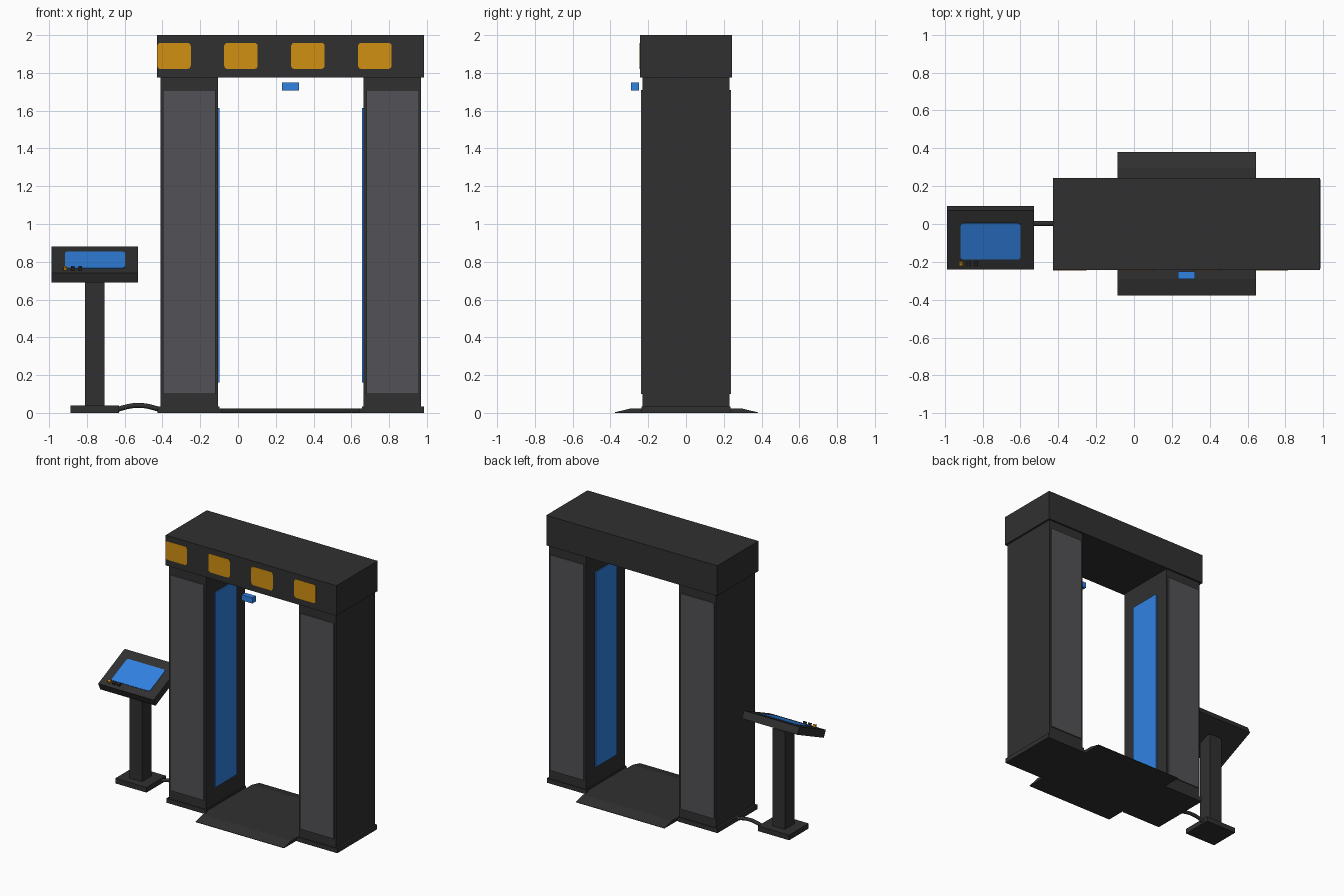
import bpy, bmesh, math
from mathutils import Matrix, Vector

if "Cube" in bpy.data.objects:
    bpy.data.objects.remove(bpy.data.objects["Cube"])


def material(name, rgb):
    m = bpy.data.materials.new(name)
    m.diffuse_color = (*rgb, 1)
    m.use_nodes = True
    m.node_tree.nodes["Principled BSDF"].inputs["Base Color"].default_value = m.diffuse_color
    return m


CHARCOAL = material("charcoal", (0.030, 0.030, 0.030))
GREY = material("panel_grey", (0.085, 0.083, 0.093))
BLUE = material("light_blue", (0.030, 0.225, 0.76))
ORANGE = material("amber", (0.63, 0.28, 0.006))


def finish(name, bm, mat):
    bmesh.ops.recalc_face_normals(bm, faces=bm.faces)
    me = bpy.data.meshes.new(name)
    bm.to_mesh(me)
    bm.free()
    me.materials.append(mat)
    ob = bpy.data.objects.new(name, me)
    bpy.context.collection.objects.link(ob)
    return ob


def box(name, x, y, z, mat, place=Matrix()):
    """Box from (min, max) ranges on each axis."""
    bm = bmesh.new()
    size = [b - a for a, b in (x, y, z)]
    mid = Vector([(a + b) / 2 for a, b in (x, y, z)])
    bmesh.ops.create_cube(bm, size=1, matrix=place @ Matrix.Translation(mid) @ Matrix.Diagonal((*size, 1)))
    return finish(name, bm, mat)


def prism(name, points, depth, place, mat):
    """Outline in local XY, extruded along local +Z."""
    bm = bmesh.new()
    face = bm.faces.new([bm.verts.new((a, b, 0)) for a, b in points])
    ext = bmesh.ops.extrude_face_region(bm, geom=[face])
    moved = [v for v in ext["geom"] if isinstance(v, bmesh.types.BMVert)]
    bmesh.ops.translate(bm, verts=moved, vec=(0, 0, depth))
    bm.transform(place)
    return finish(name, bm, mat)


def rounded(w, h, r, n=4):
    pts = []
    for i, (sx, sy) in enumerate([(1, 1), (-1, 1), (-1, -1), (1, -1)]):
        for k in range(n + 1):
            a = math.pi / 2 * (i + k / n)
            pts.append((sx * (w / 2 - r) + r * math.cos(a), sy * (h / 2 - r) + r * math.sin(a)))
    return pts


# Overhead header with four amber lamps on the front
box("header", (-0.428, 0.984), (-0.243, 0.243), (1.775, 2.0), CHARCOAL)
for i in range(4):
    place = Matrix.Translation((-0.339 + 0.3545 * i, -0.242, 1.89)) @ Matrix.Rotation(math.pi / 2, 4, 'X')
    prism(f"amber_lamp_{i + 1}", rounded(0.178, 0.138, 0.018), 0.003, place, ORANGE)

# Two side pillars, mirrored about the middle of the passage
MID = 0.28
for side, s in (("left", -1), ("right", 1)):
    def span(a, b):
        return tuple(sorted((MID + s * a, MID + s * b)))
    box(side + "_pillar", span(0.385, 0.69), (-0.23, 0.23), (0.03, 1.78), CHARCOAL)
    box(side + "_pillar_base", span(0.377, 0.705), (-0.235, 0.235), (0, 0.034), CHARCOAL)
    for face, f in (("front", -1), ("back", 1)):
        box(f"{side}_{face}_panel", span(0.40, 0.677), sorted((f * 0.228, f * 0.238)), (0.10, 1.71), GREY)
    box(side + "_inner_light", span(0.377, 0.386), (-0.125, 0.125), (0.16, 1.615), BLUE)

# Walk-through floor with sloping ramps at front and back
ramp = [(-0.377, 0), (0.38, 0), (0.38, 0.003), (0.292, 0.024), (-0.290, 0.024), (-0.377, 0.003)]
to_yz = Matrix(((0, 0, 1, -0.088), (1, 0, 0, 0), (0, 1, 0, 0), (0, 0, 0, 1)))
prism("floor_ramp", ramp, 0.732, to_yz, CHARCOAL)
box("floor_sill", (-0.10, 0.665), (-0.23, 0.23), (0, 0.024), CHARCOAL)

# Small sensor in front of the passage
box("sensor", (0.233, 0.322), (-0.29, -0.25), (1.708, 1.75), BLUE)

# Operator stand
box("stand_base", (-0.887, -0.63), (-0.18, 0.05), (0, 0.038), CHARCOAL)
box("stand_column", (-0.811, -0.708), (-0.12, -0.01), (0.03, 0.765), CHARCOAL)

# Tilted console: local origin at its upper front edge, y running up the slope
tilt = Matrix.Translation((-0.758, -0.24, 0.741)) @ Matrix.Rotation(math.radians(24.3), 4, 'X')
box("console", (-0.229, 0.229), (0, 0.342), (-0.056, 0), CHARCOAL, tilt)
prism("console_screen", rounded(0.318, 0.210, 0.018), 0.004,
      tilt @ Matrix.Translation((0, 0.163, -0.001)), BLUE)
for i, x in enumerate((-0.157, -0.117, -0.077)):
    box(f"console_button_{i + 1}", (x - 0.01, x + 0.01), (0.028, 0.046), (-0.002, 0.018),
        CHARCOAL if i else ORANGE, tilt)

# Cable arching from the stand to the gate
curve = bpy.data.curves.new("cable_path", 'CURVE')
curve.dimensions = '3D'
curve.bevel_depth = 0.013
curve.bevel_resolution = 2
curve.use_fill_caps = True
line = curve.splines.new('POLY')
line.points.add(12)
for i, p in enumerate(line.points):
    t = i / 12
    p.co = (-0.645 + 0.235 * t, 0.003, 0.016 + 0.024 * math.sin(math.pi * t), 1)
temp = bpy.data.objects.new("cable_curve", curve)
bpy.context.collection.objects.link(temp)
bpy.context.view_layer.update()
mesh = bpy.data.meshes.new_from_object(temp.evaluated_get(bpy.context.evaluated_depsgraph_get()))
bpy.data.objects.remove(temp)
mesh.materials.clear()
mesh.materials.append(CHARCOAL)
cable = bpy.data.objects.new("cable", mesh)
bpy.context.collection.objects.link(cable)
bpy.context.view_layer.objects.active = cable
cable.select_set(True)
bpy.ops.object.shade_smooth_by_angle(angle=math.radians(50))
